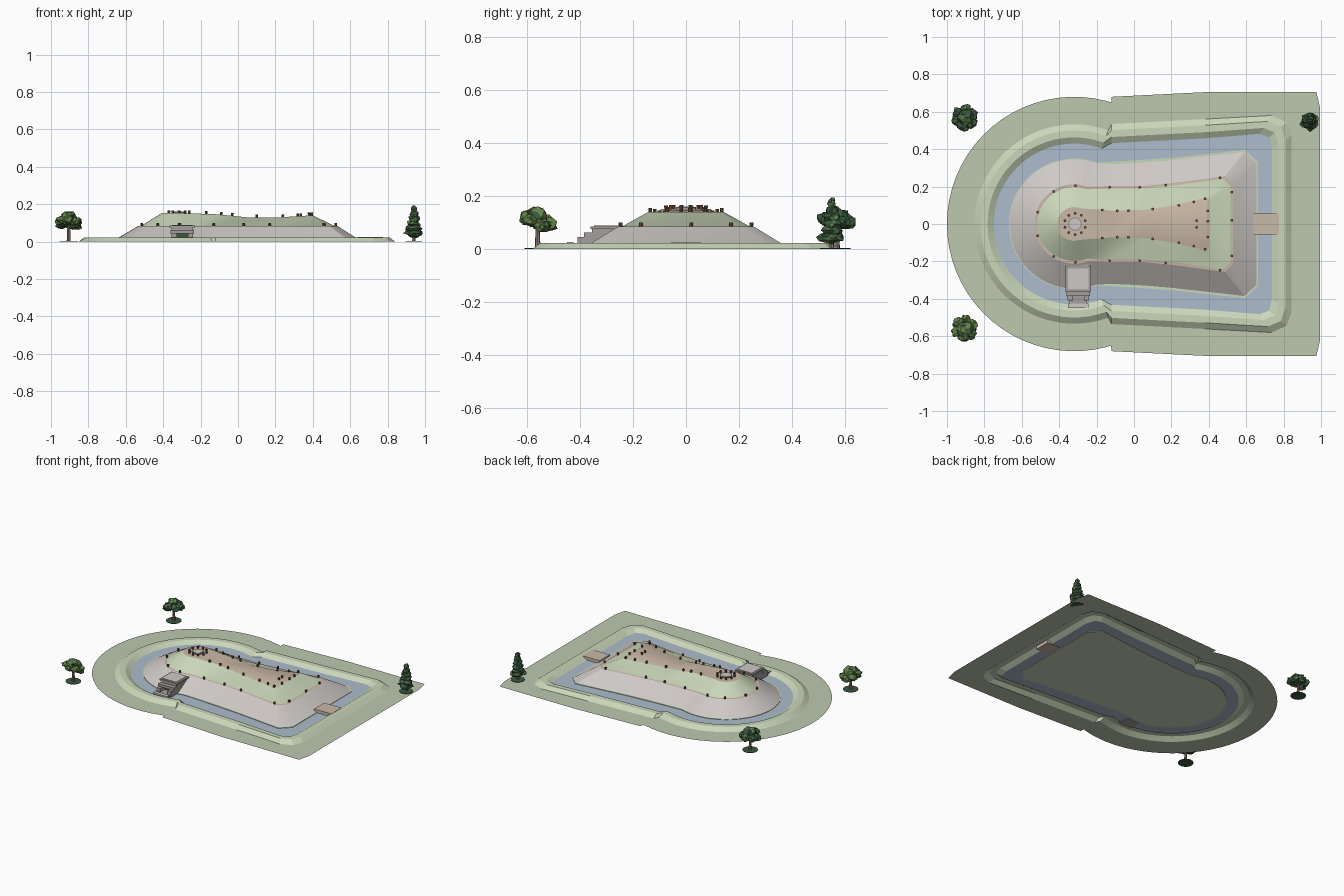
import bpy, bmesh, math, random
from mathutils import Vector

random.seed(4)
if "Cube" in bpy.data.objects:
    bpy.data.objects.remove(bpy.data.objects["Cube"])


def material(name, r, g, b):
    m = bpy.data.materials.new(name)
    m.use_nodes = True
    col = [(c / 255 / 12.92 if c < 11 else ((c / 255 + .055) / 1.055) ** 2.4) for c in (r, g, b)] + [1]
    m.diffuse_color = col
    m.node_tree.nodes["Principled BSDF"].inputs["Base Color"].default_value = col
    return m


LAWN = material("lawn green", 190, 201, 175)
GRASS = material("mound grass", 202, 215, 186)
STONE = material("pale stone", 206, 201, 198)
GREY = material("grey stone", 164, 159, 157)
PATH = material("tan path", 202, 185, 167)
WATER = material("moat blue", 174, 188, 205)
CLAY = material("clay", 122, 84, 66)
BARK = material("bark", 148, 132, 122)
LEAF = material("leaf green", 100, 130, 72)
PINE = material("dark leaf", 58, 88, 64)

CX = -0.32  # centre of the round end


def finish(name, bm, mats, smooth=False):
    me = bpy.data.meshes.new(name)
    bm.to_mesh(me)
    bm.free()
    for m in mats:
        me.materials.append(m)
    ob = bpy.data.objects.new(name, me)
    bpy.context.collection.objects.link(ob)
    if smooth:
        bpy.ops.object.select_all(action="DESELECT")
        ob.select_set(True)
        bpy.context.view_layer.objects.active = ob
        bpy.ops.object.shade_smooth_by_angle(angle=math.radians(25))
    return ob


def outline(r, z, side):
    """Keyhole outline: mirrored side points joined by a round end."""
    side = [(*p, z)[:3] for p in side]
    arc = []
    for i in range(41):
        a = math.radians(70 + 220 * i / 40)
        arc.append((CX + r * math.cos(a), r * math.sin(a), z))
    return side[::-1] + arc + [(x, -y, h) for x, y, h in side]


def loft(name, rings, mats, bottom=False, top=False, smooth=False):
    """Bridge outlines from the outside in; one material per band."""
    bm = bmesh.new()
    vs = [[bm.verts.new(p) for p in ring] for ring in rings]
    n = len(rings[0])
    slots = list(dict.fromkeys(mats))
    for k, (a, b) in enumerate(zip(vs, vs[1:])):
        for i in range(n):
            j = (i + 1) % n
            bm.faces.new((a[i], a[j], b[j], b[i])).material_index = slots.index(mats[k])
    if bottom:
        bm.faces.new(vs[0][::-1]).material_index = slots.index(GRASS)
    if top:
        v = vs[-1]
        for i in range(n // 2):
            loop = list(dict.fromkeys((v[i], v[i + 1], v[n - 2 - i], v[n - 1 - i])))
            if len(loop) > 2:
                bm.faces.new(loop).material_index = slots.index(PATH)
    return finish(name, bm, slots, smooth)


def bank(d, z):
    return outline(.533 - d, z, [(-.12, .535 - d), (.38, .561 - d), (.735 - .6 * d, .58 - .95 * d),
                                 (.815 - .9 * d, .545 - .8 * d), (.842 - d, .475 - .75 * d)])


def box(name, x0, x1, y0, y1, z0, z1, mat):
    bm = bmesh.new()
    bmesh.ops.create_cube(bm, size=1)
    for v in bm.verts:
        v.co = [lo + (c + .5) * (hi - lo) for c, lo, hi in zip(v.co, (x0, y0, z0), (x1, y1, z1))]
    return finish(name, bm, [mat])


def cylinder(name, x, y, z, r, h, mat, r2=None, sides=8, smooth=False):
    bm = bmesh.new()
    bmesh.ops.create_cone(bm, cap_ends=True, segments=sides, radius1=r,
                          radius2=r if r2 is None else r2, depth=h)
    bmesh.ops.translate(bm, verts=bm.verts, vec=(x, y, z + h / 2))
    return finish(name, bm, [mat], smooth)


# Lawn, embankment and moat
lawn = outline(.68, 0, [(-.12, .68), (.38, .705), (.975, .705), (.995, .62), (.995, .4)])
loft("lawn", [lawn, bank(0, 0)], [LAWN])
loft("embankment", [bank(0, 0), bank(.033, .023), bank(.07, .023), bank(.103, .003)], [GRASS] * 3)
base = [(-.12, .333), (.05, .343), (.22, .356), (.595, .397), (.662, .33)]
loft("moat_water", [bank(.103, .003), outline(.35, .003, base)], [WATER])

# Two-tier keyhole mound
loft("mound", [
    outline(.35, 0, base),
    outline(.35, .006, base),
    outline(.345, .006, [(-.12, .32), (.05, .328), (.22, .343), (.59, .385), (.655, .325)]),
    outline(.212, .085, [(-.12, .203), (.05, .203), (.22, .22), (.487, .256), (.53, .21)]),
    outline(.197, .085, [(-.12, .189), (.05, .189), (.22, .206), (.476, .241), (.515, .203)]),
    outline(.09, .152, [(-.12, .072, .147), (.05, .075, .13), (.22, .1, .13),
                        (.385, .142, .14), (.4, .13, .14)]),
], [GRASS, GRASS, STONE, PATH, GRASS], bottom=True, top=True, smooth=True)


# Clay figures around the terrace and summit
def figure(x, y, z):
    cylinder("clay_cylinder", x, y, z, .0065, .016, CLAY, .0075, 8)


for s in (-1, 1):
    for x, y in ((-.13, .196), (.03, .196), (.17, .208), (.46, .247), (.523, .17)):
        figure(x, s * y, .084)
    for a in (88, 122, 162):
        a = math.radians(a)
        figure(CX + .205 * math.cos(a), s * .205 * math.sin(a), .084)
    for x, y, z in ((-.17, .075, .148), (-.09, .07, .143), (-.03, .071, .137), (.1, .08, .129),
                    (.24, .1, .13), (.32, .118, .135), (.38, .135, .139), (.395, .07, .139),
                    (.335, .018, .135)):
        figure(x, s * y, z)
figure(.523, .02, .084)
figure(.395, .015, .139)
for i in range(10):
    a = math.tau * (i + .5) / 10
    figure(-.315 + .057 * math.cos(a), .057 * math.sin(a), .151)

# Round stone on the summit
cylinder("summit_stone_rim", -.315, 0, .151, .038, .007, GREY, sides=24, smooth=True)
cylinder("summit_stone_centre", -.315, 0, .157, .03, .003, STONE, sides=24, smooth=True)

# Stepped stone platform
box("platform_block", -.355, -.24, -.355, -.2, .006, .078, GREY)
box("platform_slab", -.365, -.23, -.36, -.225, .076, .086, GREY)
box("platform_top", -.352, -.243, -.347, -.238, .085, .089, STONE)
box("upper_step", -.36, -.235, -.385, -.355, .045, .063, GREY)
for x in (-.355, -.268):
    box("side_pier", x, x + .028, -.41, -.35, .006, .046, GREY)
box("opening", -.327, -.268, -.357, -.354, .02, .045, PINE)
box("lower_step", -.345, -.25, -.445, -.36, .002, .02, GREY)
box("landing", -.353, -.242, -.45, -.425, .018, .026, STONE)

# Rear bridge over the moat
box("rear_bridge", .64, .775, -.057, .057, .001, .025, PATH)


# Trees standing on small round patches
def clump(name, c, size, mats):
    bm = bmesh.new()
    bmesh.ops.create_icosphere(bm, subdivisions=2, radius=1)
    for v in bm.verts:
        k = random.uniform(.72, 1.2)
        v.co = Vector(c) + Vector([p * s * k for p, s in zip(v.co, size)])
    for f in bm.faces:
        f.material_index = int(random.random() < .25)
    finish(name, bm, mats)


def broad_tree(x, y, mats):
    cylinder("tree_patch", x, y, 0, .05, .003, PINE, sides=20)
    cylinder("trunk", x, y, 0, .011, .09, BARK, .007)
    clump("crown_centre", (x, y, .12), (.045, .045, .042), mats)
    for i in range(6):
        a = math.tau * i / 6 + .4
        clump("crown_clump", (x + .043 * math.cos(a), y + .043 * math.sin(a),
                              .1 + random.uniform(-.012, .018)), (.032, .032, .026), mats)


broad_tree(-.905, -.56, [LEAF, PINE])
broad_tree(-.905, .57, [PINE, LEAF])

# Tall conifer
tx, ty = .94, .55
cylinder("conifer_patch", tx, ty, 0, .045, .003, PINE, sides=20)
cylinder("conifer_trunk", tx, ty, 0, .009, .06, BARK, .006)
for i in range(6):
    r = .05 - .0065 * i
    clump("conifer_tier", (tx, ty, .045 + .025 * i), (r, r, .024), [PINE, LEAF])
